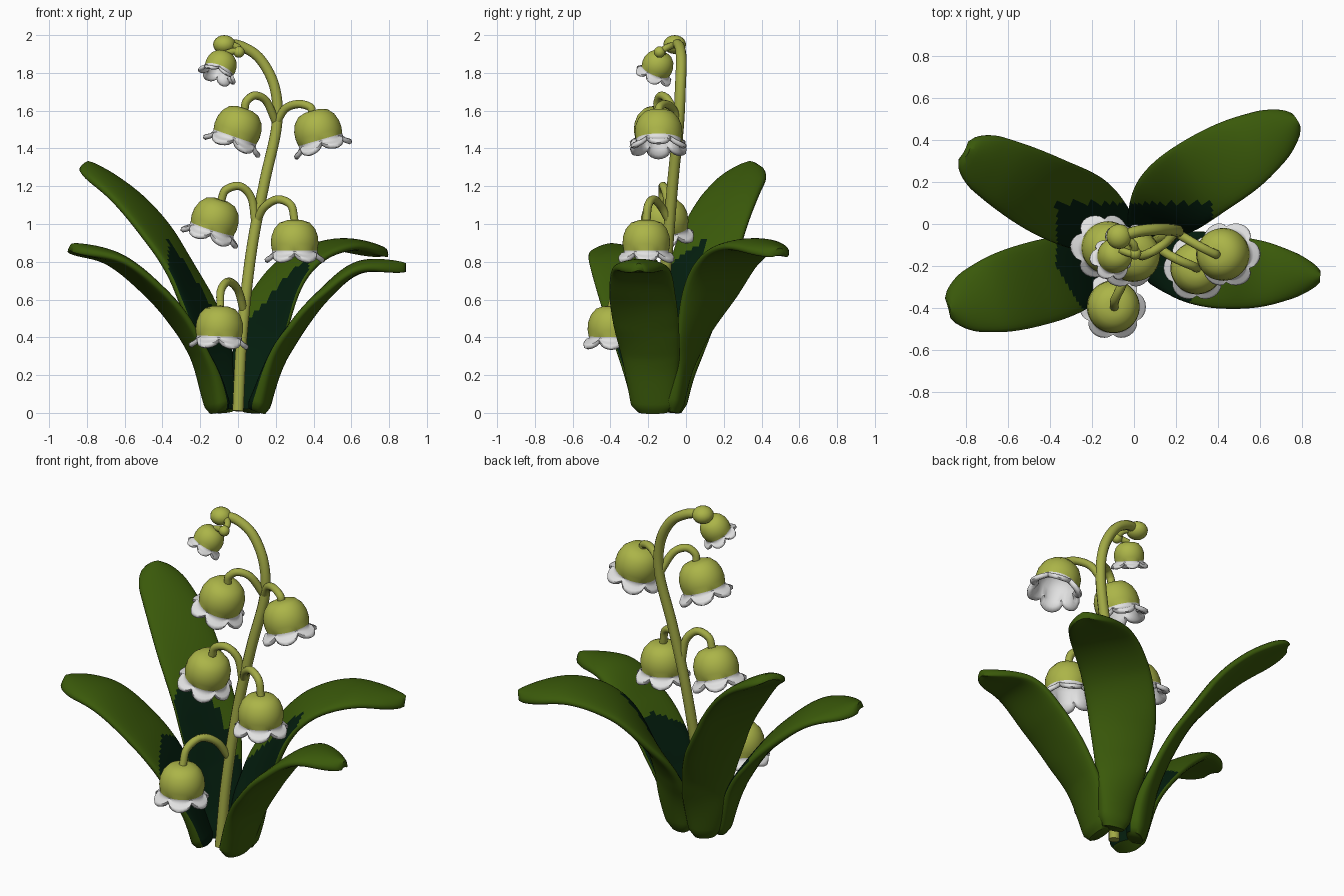
import bpy, bmesh, math
from mathutils import Vector

old = bpy.data.objects.get("Cube")
if old:
    bpy.data.objects.remove(old, do_unlink=True)


def material(name, rgb):
    m = bpy.data.materials.new(name)
    m.use_nodes = True
    m.diffuse_color = (*rgb, 1)
    m.node_tree.nodes["Principled BSDF"].inputs["Base Color"].default_value = (*rgb, 1)
    return m


BELL = material("bell yellow green", (.41, .46, .065))
STEM = material("stem green", (.36, .40, .06))
WHITE = material("petal white", (.75, .75, .75))
LEAF = material("leaf green", (.042, .1, .003))
DARK = material("leaf heart dark green", (.001, .012, .004))


def finish(bm, name, mats, angle=60):
    bmesh.ops.recalc_face_normals(bm, faces=bm.faces)
    mesh = bpy.data.meshes.new(name)
    bm.to_mesh(mesh)
    bm.free()
    for m in mats:
        mesh.materials.append(m)
    ob = bpy.data.objects.new(name, mesh)
    bpy.context.collection.objects.link(ob)
    bpy.ops.object.select_all(action='DESELECT')
    ob.select_set(True)
    bpy.context.view_layer.objects.active = ob
    bpy.ops.object.shade_smooth_by_angle(angle=math.radians(angle))


def spline(points, u):
    """Point on a smooth curve through the points, u from 0 to 1."""
    p = [Vector(q) for q in points]
    p = [2 * p[0] - p[1]] + p + [2 * p[-1] - p[-2]]
    s = u * (len(p) - 3)
    i = min(int(s), len(p) - 4)
    t = s - i
    a, b, c, d = p[i:i + 4]
    return .5 * (2 * b + (c - a) * t + (2 * a - 5 * b + 4 * c - d) * t ** 2
                 + (3 * b - a - 3 * c + d) * t ** 3)


def skin(bm, rings):
    """Join rings of vertices into a closed, capped skin."""
    faces = []
    for a, b in zip(rings, rings[1:]):
        n = len(a)
        for k in range(n):
            faces.append(bm.faces.new((a[k], a[(k + 1) % n], b[(k + 1) % n], b[k])))
    bm.faces.new(rings[0][::-1])
    bm.faces.new(rings[-1])
    return faces


def tube(name, points, radius, taper=1.0, steps=28, sides=10):
    bm = bmesh.new()
    rings = []
    for j in range(steps + 1):
        u = j / steps
        c = spline(points, u)
        tan = (spline(points, min(u + .01, 1)) - spline(points, max(u - .01, 0))).normalized()
        e = tan.cross(Vector((.3, 1, .1))).normalized()
        f = tan.cross(e)
        r = radius * (1 + (taper - 1) * u)
        rings.append([bm.verts.new(c + r * (e * math.cos(a) + f * math.sin(a)))
                      for a in (k * math.tau / sides for k in range(sides))])
    skin(bm, rings)
    finish(bm, name, [STEM])


def leaf(name, path, widths, steps=70, sides=32):
    bm = bmesh.new()
    rings, inner = [], {}
    for j in range(steps + 1):
        u = j / steps
        c = spline(path, u)
        tan = (spline(path, min(u + .02, 1)) - spline(path, max(u - .02, 0))).normalized()
        across = Vector((-tan.y, tan.x, 0)).normalized()
        up = tan.cross(across)
        if up.z < 0:
            up = -up
        # rounded tip, and a thicker rounded foot
        end = math.sqrt(max(0, 1 - (max(0, u - .9) / .102) ** 2))
        foot = .75 + .25 * min(1, u / .03)
        w = spline([(v, 0, 0) for v in widths], u).x / 2 * (.3 + .7 * end) * foot
        h = (.034 + .026 * max(0, 1 - u / .25)) * (.45 + .55 * end) * foot
        ring = []
        for k in range(sides):
            a = k * math.tau / sides
            x = math.cos(a)
            y = math.copysign(abs(math.sin(a)) ** .7, math.sin(a))
            # hollow in the middle of the blade, arched over at the tip
            cup = .03 * (x * x - .4) * min(1, u / .3) * (1 - 1.7 * u)
            v = bm.verts.new(c + across * x * w + up * (y * h + cup))
            inner[v] = y > .3
            ring.append(v)
        rings.append(ring)
    # dark heart on the inner side, near the middle of the plant
    for f in skin(bm, rings):
        m = f.calc_center_median()
        reach = .37 + .6 * min(0, m.y + .2)
        if all(inner[v] for v in f.verts) and m.y < .1 and abs(m.x) < reach:
            f.material_index = 1
    finish(bm, name, [LEAF, DARK])


def bell(name, waist, up, scale=1.0, seg=48):
    # outer dome, flared lip, then the inside back to the top
    outer = [(.04, .155), (.08, .142), (.108, .11), (.123, .07), (.126, .03), (.12, -.004)]
    lip = [(.121, -.018), (.133, -.032), (.15, -.041), (.159, -.05), (.157, -.066),
           (.143, -.071), (.122, -.054), (.107, -.02), (.108, .05), (.07, .11), (.02, .13)]
    up = Vector(up).normalized()
    q = Vector((0, 0, 1)).rotation_difference(up)
    bm = bmesh.new()
    rings = []
    for r, z in outer + lip:
        bend = min(1, max(0, (-z - .008) / .045))
        ring = []
        for k in range(seg):
            a = k * math.tau / seg
            notch = 1 - abs(math.cos(3 * a)) ** .7
            rr, zz = r - .028 * bend * notch, z + .034 * bend * notch
            p = Vector((rr * math.cos(a), rr * math.sin(a), zz)) * scale
            ring.append(bm.verts.new(q @ p + Vector(waist)))
        rings.append(ring)
    for i, f in enumerate(skin(bm, rings)):
        f.material_index = int(i // seg >= len(outer) - 1)
    bm.faces.ensure_lookup_table()
    bm.faces[-1].material_index = 1
    finish(bm, name, [BELL, WHITE])


def bud(name, centre, radius, squash):
    bm = bmesh.new()
    bmesh.ops.create_uvsphere(bm, u_segments=16, v_segments=10, radius=radius)
    bmesh.ops.scale(bm, verts=bm.verts, vec=(1, 1, squash))
    bmesh.ops.translate(bm, verts=bm.verts, vec=centre)
    finish(bm, name, [BELL])


# Leaves
leaf("back_left_leaf",
     [(-.07, -.08, .01), (-.13, -.015, .32), (-.24, .055, .63), (-.405, .13, .92),
      (-.585, .225, 1.14), (-.805, .345, 1.31)], [.17, .28, .37, .38, .34, .24])
leaf("back_right_leaf",
     [(.085, -.08, .01), (.105, .01, .32), (.175, .11, .58), (.315, .215, .79),
      (.53, .345, .885), (.775, .495, .845)], [.17, .28, .37, .39, .35, .19])
leaf("front_left_leaf",
     [(-.1, -.18, .01), (-.18, -.21, .25), (-.3, -.24, .47), (-.45, -.28, .65),
      (-.65, -.335, .81), (-.885, -.4, .87)], [.2, .28, .37, .4, .37, .23])
leaf("front_right_leaf",
     [(.1, -.17, .01), (.19, -.185, .25), (.31, -.21, .45), (.45, -.23, .62),
      (.64, -.24, .765), (.888, -.25, .765)], [.23, .3, .35, .35, .3, .13])

# Main stem with its end buds
tube("main_stem",
     [(0, -.17, .01), (.02, -.14, .4), (.07, -.1, .85), (.14, -.07, 1.22), (.205, -.04, 1.52),
      (.195, -.03, 1.72), (.12, -.025, 1.87), (.02, -.035, 1.94), (-.07, -.06, 1.955)],
     .031, .88, steps=60)
bud("end_bud", (-.072, -.06, 1.95), .06, .83)
bud("side_bud", (.005, -.14, 1.91), .03, 1)

# Bells on arched stalks: waist position, upward axis, size, stalk start and bends
bells = [
    ("upper_right", (-.015, -.15, 1.465), (.35, 0, 1), 1,
     [(.2, -.04, 1.54), (.15, -.09, 1.65), (.09, -.13, 1.68), (.045, -.15, 1.65)]),
    ("upper_left", (.435, -.145, 1.45), (-.29, 0, 1), 1,
     [(.2, -.04, 1.53), (.25, -.07, 1.61), (.32, -.11, 1.635), (.38, -.14, 1.62)]),
    ("middle_right", (-.135, -.11, .98), (.32, -.08, 1), 1,
     [(.09, -.09, 1.02), (.07, -.1, 1.14), (.01, -.12, 1.2), (-.065, -.125, 1.18)]),
    ("middle_left", (.3, -.21, .865), (0, 0, 1), 1,
     [(.1, -.09, 1.02), (.14, -.13, 1.09), (.21, -.17, 1.13), (.28, -.2, 1.1)]),
    ("lower", (-.1, -.395, .41), (.04, 0, 1), 1,
     [(.03, -.13, .54), (.0, -.2, .65), (-.05, -.28, .695), (-.09, -.36, .65)]),
    ("top", (-.1, -.16, 1.815), (.4, .42, 1), .66,
     [(-.04, -.06, 1.95), (.0, -.1, 1.935), (0, -.14, 1.91), (-.02, -.14, 1.915)]),
]
for label, waist, up, size, stalk in bells:
    bell(label + "_bell", waist, up, size)
    cap = Vector(waist) + Vector(up).normalized() * .15 * size
    tube(label + "_stalk", stalk + [tuple(cap)], .022 if size == 1 else .018)
